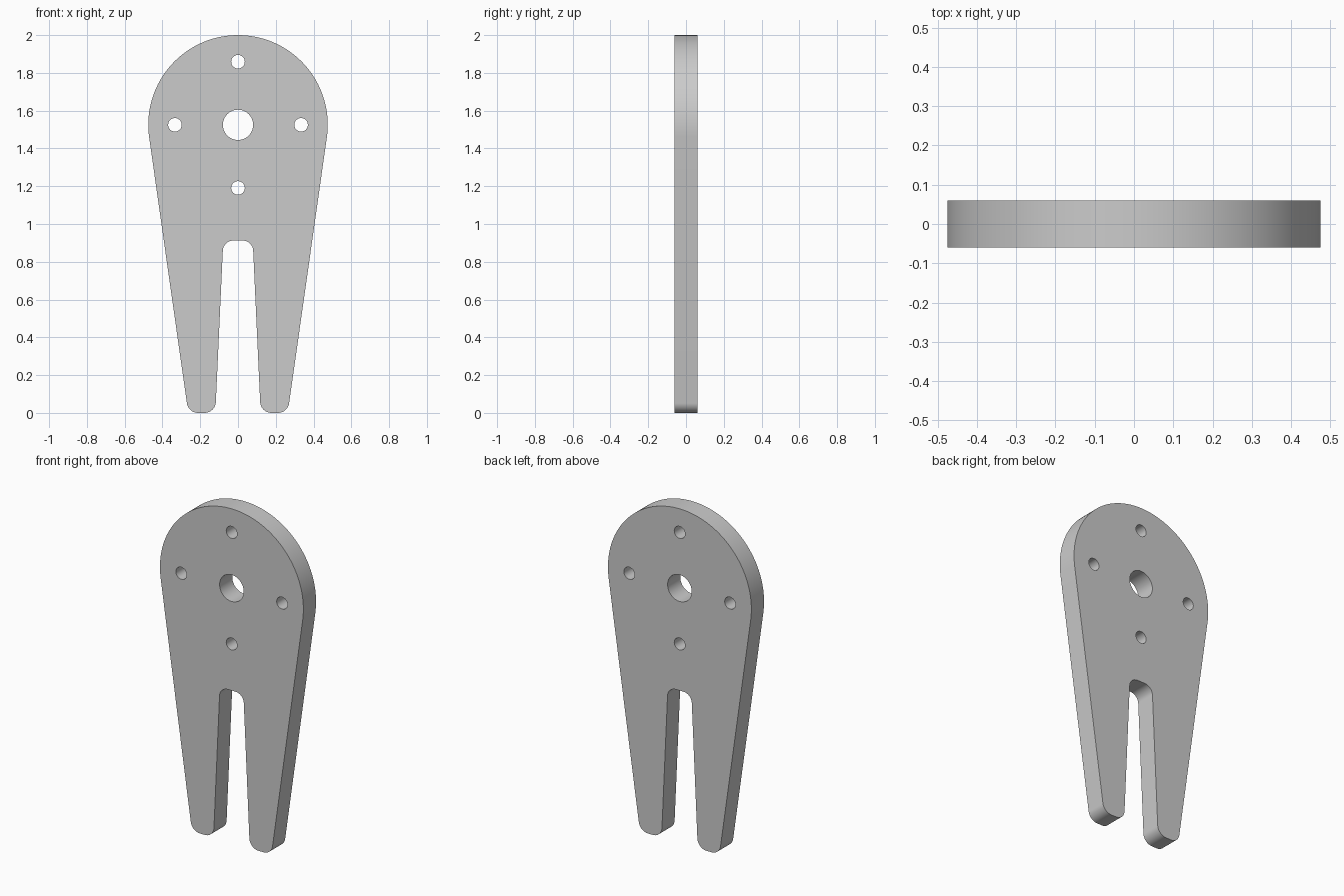
import bpy
import bmesh
from math import sin, cos, tan, pi
from mathutils import Vector

cube = bpy.data.objects.get("Cube")
if cube:
    bpy.data.objects.remove(cube, do_unlink=True)

THICK = 0.12
HEAD = Vector((0, 1.525))
HEAD_R = 0.475
TILT = 0.141  # lean of the outer sides


def arc(centre, radius, start, end, steps):
    return [centre + radius * Vector((cos(a), sin(a)))
            for a in (start + (end - start) * i / steps for i in range(steps + 1))]


def fillet(before, corner, after, radius, steps=10):
    """Rounded corner between two straight edges."""
    u, v = (before - corner).normalized(), (after - corner).normalized()
    half_angle = u.angle(v) / 2
    centre = corner + (u + v).normalized() * radius / sin(half_angle)
    reach = radius / tan(half_angle)
    a, b = corner + u * reach - centre, corner + v * reach - centre
    return [centre + a.lerp(b, i / steps).normalized() * radius for i in range(steps + 1)]


# Right half of the outline, from the crown down the leg and up to the slot
crown = arc(HEAD, HEAD_R, pi / 2, -TILT, 48)
side_top = crown[-1]
outer = Vector((side_top.x - side_top.y * tan(TILT), 0))
inner = Vector((0.12, 0))
slot = Vector((0.078, 0.912))
half = (crown + fillet(side_top, outer, inner, 0.06)
        + fillet(outer, inner, slot, 0.06)
        + fillet(inner, slot, Vector((0, slot.y)), 0.055))
outline = half + [Vector((-p.x, p.y)) for p in reversed(half[1:])]

# Centre bore and four bolt holes
loops = [outline, arc(HEAD, 0.08, 0, 2 * pi, 48)[:-1]]
for k in range(4):
    spot = HEAD + 0.334 * Vector((cos(k * pi / 2), sin(k * pi / 2)))
    loops.append(arc(spot, 0.036, 0, 2 * pi, 24)[:-1])

# Fill the profile and give it thickness
bm = bmesh.new()
edges = []
for loop in loops:
    verts = [bm.verts.new((p.x, -THICK / 2, p.y)) for p in loop]
    edges += [bm.edges.new((v, verts[i - 1])) for i, v in enumerate(verts)]
bmesh.ops.triangle_fill(bm, use_beauty=True, edges=edges, normal=(0, -1, 0))
grown = bmesh.ops.extrude_face_region(bm, geom=bm.faces[:], use_keep_orig=True)
bmesh.ops.translate(bm, vec=(0, THICK, 0),
                    verts=[g for g in grown["geom"] if isinstance(g, bmesh.types.BMVert)])
bmesh.ops.recalc_face_normals(bm, faces=bm.faces[:])

mesh = bpy.data.meshes.new("forked_plate")
bm.to_mesh(mesh)
bm.free()
plate = bpy.data.objects.new("forked_plate", mesh)
bpy.context.collection.objects.link(plate)

# Plain grey material
grey = bpy.data.materials.new("plain_grey")
grey.use_nodes = True
colour = (0.6, 0.6, 0.6, 1)
grey.diffuse_color = colour
for node in grey.node_tree.nodes:
    if node.type == "BSDF_PRINCIPLED":
        node.inputs["Base Color"].default_value = colour
mesh.materials.append(grey)

# Smooth the curved rims, keep the face edges crisp
bpy.ops.object.select_all(action="DESELECT")
plate.select_set(True)
bpy.context.view_layer.objects.active = plate
bpy.ops.object.shade_smooth_by_angle(angle=pi / 6)
